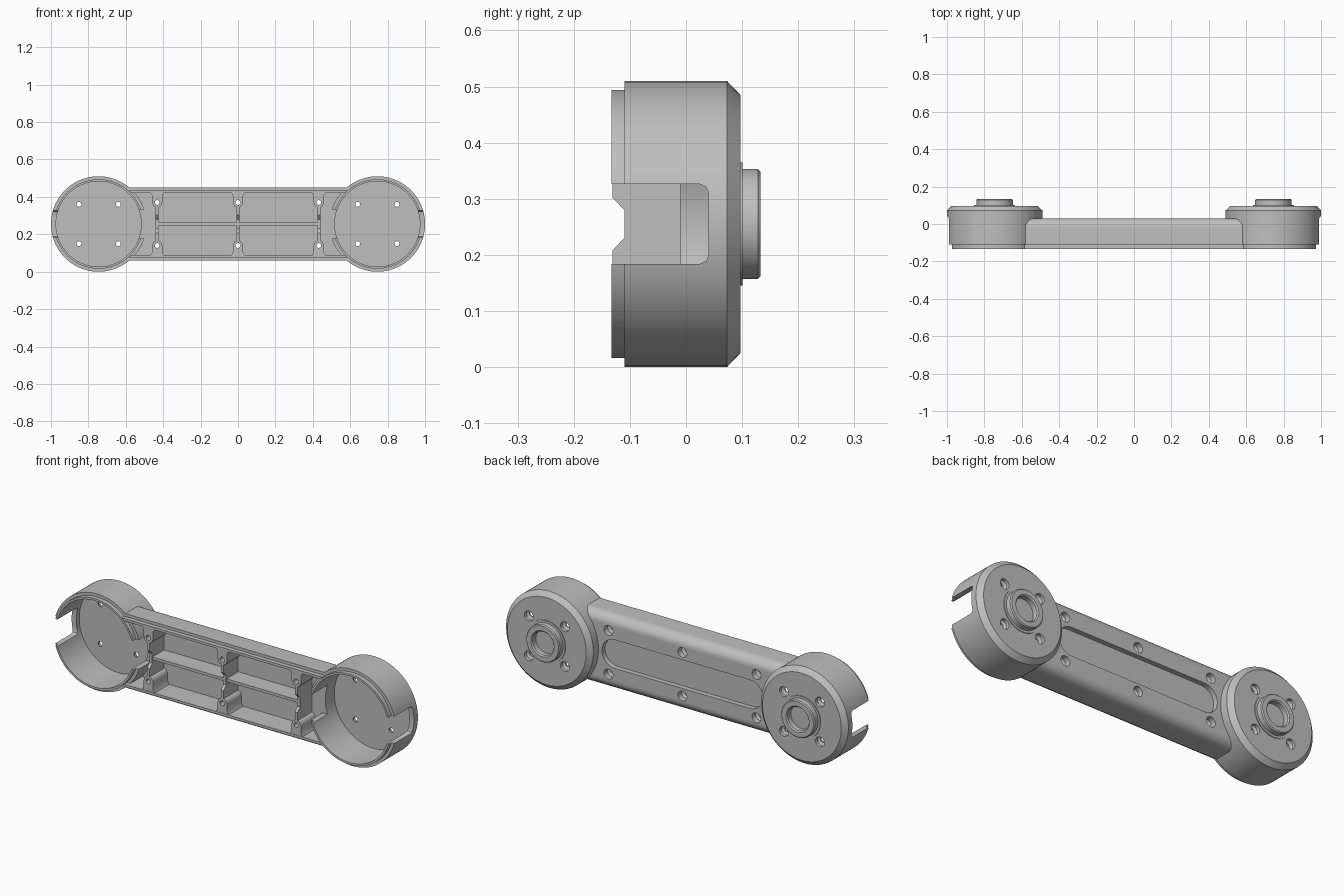
import bpy, bmesh
from math import sin, cos, pi
from mathutils import Vector

old = bpy.data.objects.get("Cube")
if old:
    bpy.data.objects.remove(old)

MID = 0.255      # height of the long axis
CUP_X = 0.745    # distance of each joint cup from the centre
FRONT = -0.133

grey = bpy.data.materials.new("light_grey")
grey.use_nodes = True
colour = (0.52, 0.52, 0.52, 1)
grey.diffuse_color = colour
grey.node_tree.nodes["Principled BSDF"].inputs["Base Color"].default_value = colour


def finish(name, bm):
    bmesh.ops.remove_doubles(bm, verts=bm.verts, dist=1e-5)
    bmesh.ops.recalc_face_normals(bm, faces=bm.faces)
    mesh = bpy.data.meshes.new(name)
    bm.to_mesh(mesh)
    bm.free()
    mesh.materials.append(grey)
    ob = bpy.data.objects.new(name, mesh)
    bpy.context.collection.objects.link(ob)
    return ob


def prism(name, pts, a, b, axis="y"):
    """Extrude an (x, z) outline along y, or a (z, y) outline along x."""
    bm = bmesh.new()
    if axis == "y":
        place = [Vector((u, a, MID + v)) for u, v in pts]
        step = Vector((0, b - a, 0))
    else:
        place = [Vector((a, v, MID + u)) for u, v in pts]
        step = Vector((b - a, 0, 0))
    face = bm.faces.new([bm.verts.new(p) for p in place])
    out = bmesh.ops.extrude_face_region(bm, geom=[face], use_keep_orig=True)
    verts = [g for g in out["geom"] if isinstance(g, bmesh.types.BMVert)]
    bmesh.ops.translate(bm, verts=verts, vec=step)
    return finish(name, bm)


def box(name, x0, x1, y0, y1, half, z=0):
    pts = [(x0, z - half), (x1, z - half), (x1, z + half), (x0, z + half)]
    return prism(name, pts, y0, y1)


def lathe(name, profile, x, z=0, steps=96):
    """Turn an (radius, y) profile about a line parallel to y."""
    bm = bmesh.new()
    vs = [bm.verts.new((x + r, y, MID + z)) for r, y in profile]
    edges = [bm.edges.new(pair) for pair in zip(vs, vs[1:])]
    bmesh.ops.spin(bm, geom=vs + edges, cent=(x, 0, MID + z), axis=(0, 1, 0),
                   angle=2 * pi, steps=steps, use_merge=True)
    return finish(name, bm)


def combine(target, tool, operation="DIFFERENCE"):
    mod = target.modifiers.new("combine", "BOOLEAN")
    mod.operation = operation
    mod.solver = "EXACT"
    mod.object = tool
    bpy.context.view_layer.objects.active = target
    bpy.ops.object.modifier_apply(modifier=mod.name)
    bpy.data.objects.remove(tool)


def screw_cutter(x, z, seat, front, radius=0.026):
    bore = 0.013
    return lathe("screw_cutter", [(0, 0.2), (radius, 0.2), (radius, seat), (bore, seat - 0.008),
                                  (bore, front), (0, front)], x, z, 24)


def mirrored(pts):
    return pts + [(-u, v) for u, v in reversed(pts)]


def arc(cx, cy, r, start, end, n=10):
    return [(cx + r * cos(start + (end - start) * i / n),
             cy + r * sin(start + (end - start) * i / n)) for i in range(n + 1)]


# Arm shell: stepped front lip and rounded back edges, hollow from the front
half_profile = [(0.18, FRONT), (0.18, -0.11), (0.195, -0.11)] + arc(0.145, -0.02, 0.05, 0, pi / 2)
arm = prism("arm", mirrored(half_profile), -0.62, 0.62, "x")
combine(arm, box("cavity", -0.7, 0.7, -0.2, -0.01, 0.167))
for side in (-1, 1):
    combine(arm, lathe("cup_clearance", [(0, -0.2), (0.24, -0.2), (0.24, 0.2), (0, 0.2)], side * CUP_X))

# Ribs and screw posts inside the arm
combine(arm, box("long_rib", -0.43, 0.43, -0.108, -0.003, 0.0075), "UNION")
rib_half = [(0.11, -0.003), (0.11, -0.131), (0.047, -0.131), (0.025, -0.11)]
for x in (-0.432, 0, 0.432):
    combine(arm, prism("cross_rib", mirrored(rib_half), x - 0.008, x + 0.008, "x"), "UNION")
    for up in (-1, 1):
        outline = [(-0.04, 0.174), (-0.027, 0.15)] + arc(0, 0.115, 0.027, pi, 2 * pi) \
            + [(0.027, 0.15), (0.04, 0.174)]
        outline = [(x + u, up * v) for u, v in outline]
        combine(arm, prism("screw_post", outline, -0.131, -0.004), "UNION")

# Long rounded recess in the back, and the arm screw holes
recess = arc(0.395, 0, 0.075, -pi / 2, pi / 2, 20) + arc(-0.395, 0, 0.075, pi / 2, 1.5 * pi, 20)
combine(arm, prism("recess", recess, 0.004, 0.1))
for x in (-0.432, 0, 0.432):
    for z in (-0.115, 0.115):
        combine(arm, screw_cutter(x, z, 0.0, -0.2))

# Joint cups: open front with lip, chamfered back and a raised ring
cup_profile = [(0, 0.065), (0.228, 0.065), (0.228, FRONT), (0.239, FRONT), (0.239, -0.11),
               (0.255, -0.11), (0.255, 0.073), (0.23, 0.097), (0.11, 0.097), (0.11, 0.101),
               (0.098, 0.101), (0.098, 0.128), (0.093, 0.133), (0.068, 0.133), (0.062, 0.127),
               (0.062, 0.1), (0, 0.1)]
slot_half = [(0.071, -0.2), (0.071, 0.025), (0.066, 0.036), (0.055, 0.04)]
cups = []
for side, name in ((-1, "right_cup"), (1, "left_cup")):
    cup = lathe(name, cup_profile, side * CUP_X)
    combine(cup, prism("cable_slot", mirrored(slot_half), side * 0.9, side * 1.1, "x"))
    combine(cup, box("arm_window", side * 0.55, side * 0.45, -0.2, -0.01, 0.077))
    for dx in (-0.105, 0.105):
        for z in (-0.105, 0.105):
            combine(cup, screw_cutter(side * CUP_X + dx, z, 0.08, 0))
    cups.append(cup)

# Smooth round surfaces, keep edges sharp
bpy.ops.object.select_all(action="DESELECT")
for ob in [arm] + cups:
    ob.select_set(True)
bpy.context.view_layer.objects.active = arm
bpy.ops.object.shade_smooth_by_angle(angle=0.5)
